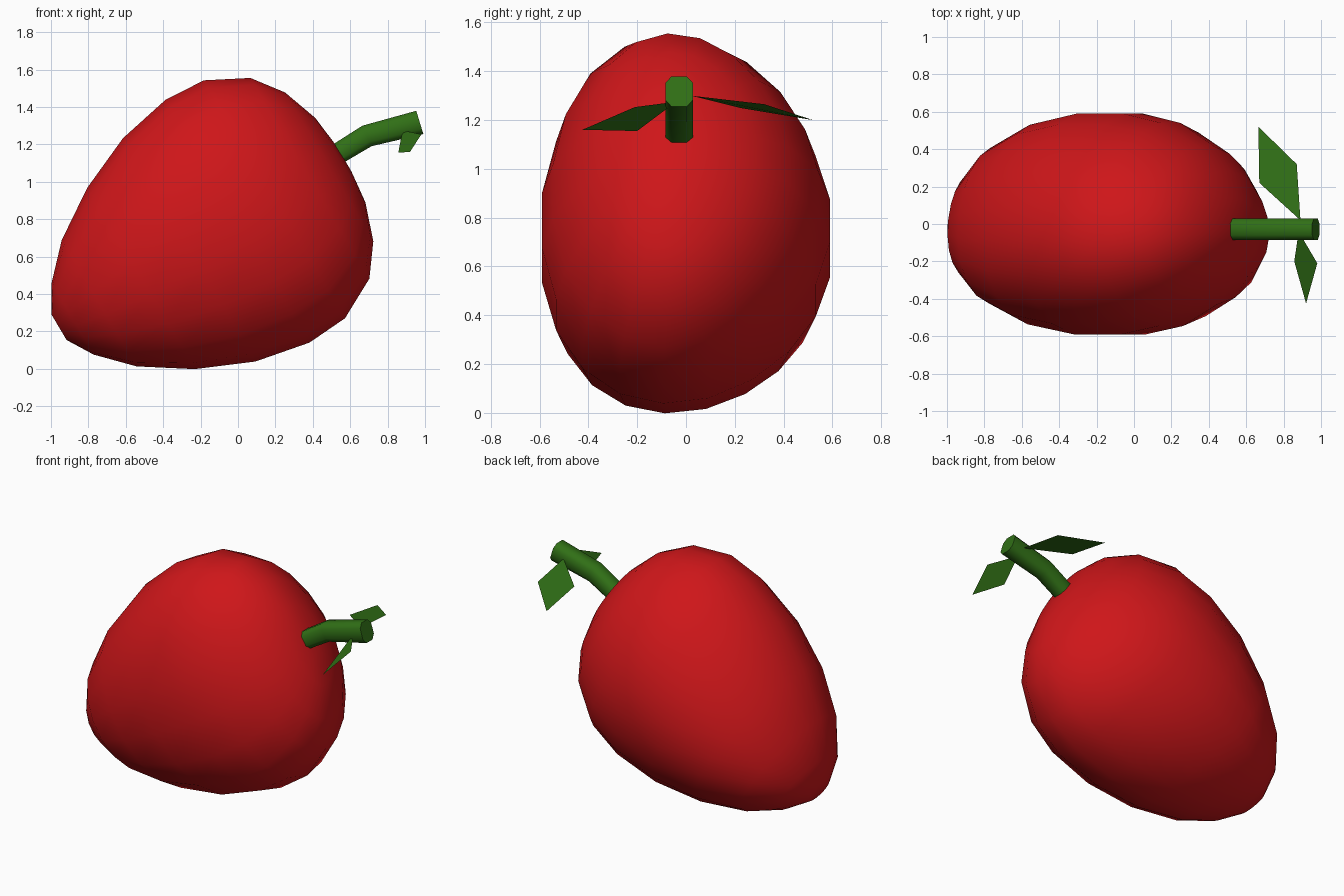
import bpy, math
from mathutils import Vector

if "Cube" in bpy.data.objects:
    bpy.data.objects.remove(bpy.data.objects["Cube"])


def paint(name, rgb):
    m = bpy.data.materials.new(name)
    m.diffuse_color = (*rgb, 1)
    m.use_nodes = True
    m.node_tree.nodes["Principled BSDF"].inputs["Base Color"].default_value = m.diffuse_color
    return m


def build(name, verts, faces, mat, smooth_angle=None):
    me = bpy.data.meshes.new(name)
    me.from_pydata(verts, [], faces)
    me.materials.append(mat)
    ob = bpy.data.objects.new(name, me)
    bpy.context.collection.objects.link(ob)
    if smooth_angle:
        bpy.ops.object.select_all(action='DESELECT')
        ob.select_set(True)
        bpy.context.view_layer.objects.active = ob
        bpy.ops.object.shade_smooth_by_angle(angle=math.radians(smooth_angle))
    return ob


def loft(rings):
    """Quads between equal rings, with an n-gon cap on each end."""
    n = len(rings[0])
    verts = [v for ring in rings for v in ring]
    faces = [(i*n + j, i*n + (j+1) % n, (i+1)*n + (j+1) % n, (i+1)*n + j)
             for i in range(len(rings) - 1) for j in range(n)]
    faces += [tuple(reversed(range(n))), tuple(range(len(verts) - n, len(verts)))]
    return verts, faces


red = paint("fruit_red", (0.62, 0.008, 0.01))
green = paint("stem_green", (0.03, 0.16, 0.008))

# Fruit body: leaning axis, each ring = (along axis, half height, half width)
profile = [(-.71, .08, .10), (-.625, .22, .27), (-.46, .39, .42), (-.2, .56, .54),
           (.1, .69, .597), (.4, .75, .597), (.63, .735, .55), (.85, .62, .43),
           (.97, .46, .30), (1.04, .26, .16), (1.06, .08, .05)]
axis, up = Vector((.86, 0, .51)), Vector((-.51, 0, .86))
SEG = 20
rings = []
for u, r, w in profile:
    ring = []
    for j in range(SEG):
        a = 2 * math.pi * (j + .5) / SEG
        s, c = math.sin(a), math.cos(a)
        p = axis * u + up * (.68 + r * c * (1 - .12 * s))
        p.y = w * s - .03 * (1 - w / .6)
        ring.append(p)
    rings.append(ring)
build("fruit_body", *loft(rings), red, 60)

# Stem: bent bar with chamfered square section
section = [(-1, -.55), (-.55, -1), (.55, -1), (1, -.55),
           (1, .55), (.55, 1), (-.55, 1), (-1, .55)]
path = [(.535, 1.15, 40, .057), (.69, 1.245, 24, .06), (.972, 1.317, 17, .065)]
rings = []
for x, z, tilt, h in path:
    t = math.radians(tilt)
    rings.append([(x - math.sin(t)*h*b, -.028 + .057*a, z + math.cos(t)*h*b)
                  for a, b in section])
build("stem", *loft(rings), green, 50)

# Leaves: flat kites
build("back_leaf", [(.89, .02, 1.30), (.87, .32, 1.265), (.665, .52, 1.2), (.67, .22, 1.25)],
      [(0, 1, 2, 3)], green)
build("front_leaf", [(.88, -.04, 1.275), (.857, -.2, 1.155), (.92, -.425, 1.16), (.98, -.21, 1.253)],
      [(0, 1, 2, 3)], green)
